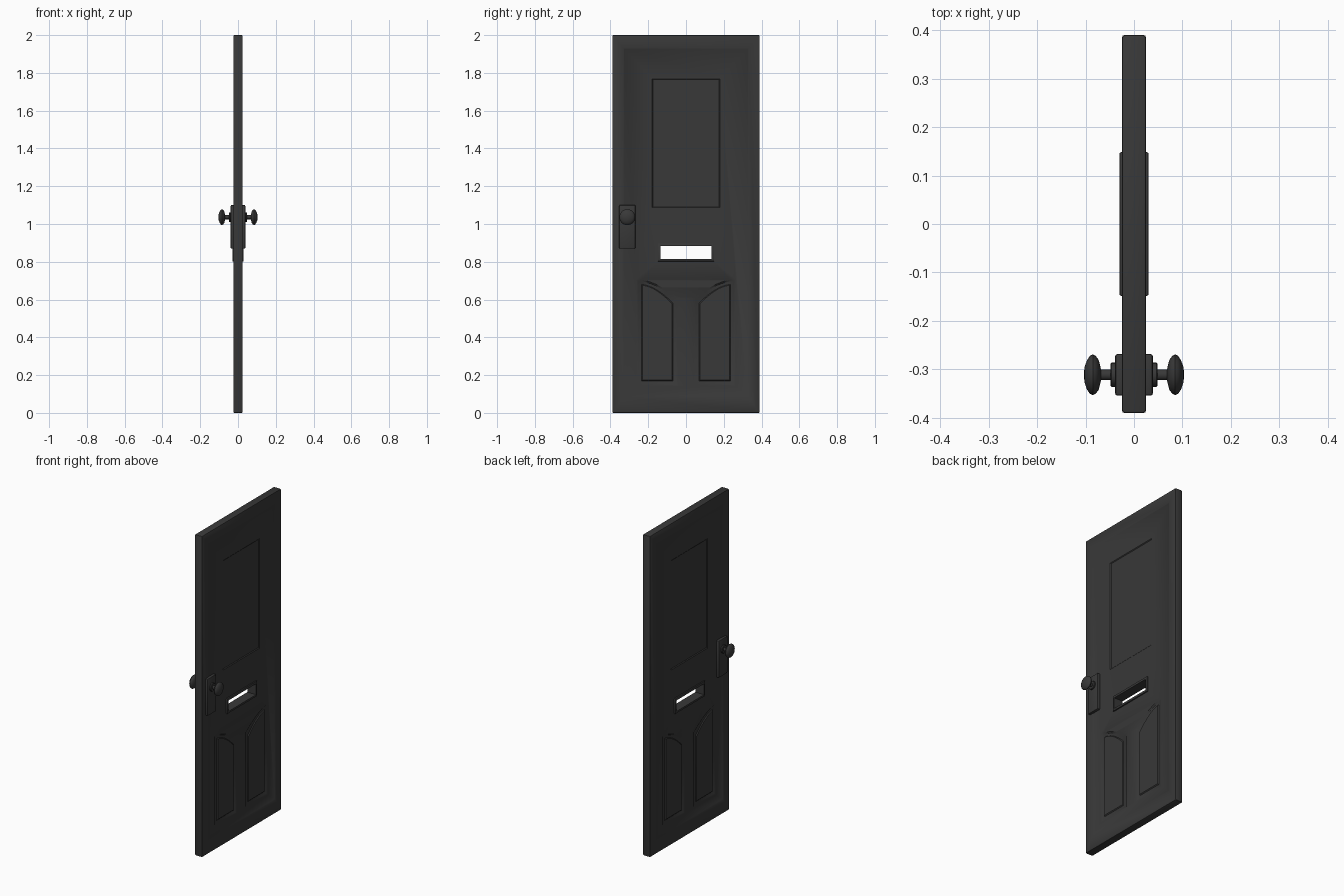
import bpy, bmesh, math
from mathutils import Matrix

if "Cube" in bpy.data.objects:
    bpy.data.objects.remove(bpy.data.objects["Cube"])


def finish(bm, name, hidden=False):
    bmesh.ops.recalc_face_normals(bm, faces=bm.faces)
    me = bpy.data.meshes.new(name)
    bm.to_mesh(me)
    bm.free()
    ob = bpy.data.objects.new(name, me)
    bpy.context.collection.objects.link(ob)
    ob.hide_render = hidden
    return ob


def box(name, x, y, z, bevel=0.0, hidden=False):
    bm = bmesh.new()
    bmesh.ops.create_cube(bm, size=1)
    for v in bm.verts:
        v.co = [lo + (c + 0.5) * (hi - lo) for c, (lo, hi) in zip(v.co, (x, y, z))]
    if bevel:
        bmesh.ops.bevel(bm, geom=bm.edges[:], offset=bevel, segments=2,
                        profile=0.5, affect='EDGES')
    return finish(bm, name, hidden)


def frustum(name, outline, x0, x1, inset, hidden=False):
    """Prism along x whose outline shrinks by inset from x0 to x1."""
    ys, zs = [p[0] for p in outline], [p[1] for p in outline]
    cy, cz = (min(ys) + max(ys)) / 2, (min(zs) + max(zs)) / 2
    fy = 1 - 2 * inset / (max(ys) - min(ys))
    fz = 1 - 2 * inset / (max(zs) - min(zs))
    bm = bmesh.new()
    a = [bm.verts.new((x0, y, z)) for y, z in outline]
    b = [bm.verts.new((x1, cy + (y - cy) * fy, cz + (z - cz) * fz)) for y, z in outline]
    bm.faces.new(a)
    bm.faces.new(b)
    n = len(a)
    for i in range(n):
        j = (i + 1) % n
        bm.faces.new((a[i], a[j], b[j], b[i]))
    return finish(bm, name, hidden)


def cut(ob, cutter):
    m = ob.modifiers.new("cut", 'BOOLEAN')
    m.operation = 'DIFFERENCE'
    m.solver = 'EXACT'
    m.object = cutter
    bpy.context.view_layer.objects.active = ob
    bpy.ops.object.modifier_apply(modifier=m.name)
    bpy.data.objects.remove(cutter)


def smooth(ob, angle=35):
    bpy.ops.object.select_all(action='DESELECT')
    ob.select_set(True)
    bpy.context.view_layer.objects.active = ob
    bpy.ops.object.shade_smooth_by_angle(angle=math.radians(angle))


def rect(y0, y1, z0, z1):
    return [(y0, z0), (y1, z0), (y1, z1), (y0, z1)]


def arched(side, inset=0.0):
    """Lower panel: tall on the outer side, curving down to the middle."""
    yi, yo = 0.04 + inset, 0.265 - inset
    pts = [(yo, 0.14 + inset), (yi, 0.14 + inset)]
    for i in range(9):
        t = i / 8
        pts.append((yi + (yo - yi) * t, 0.61 - inset + 0.1 * (1 - (1 - t) ** 1.7)))
    return [(side * y, z) for y, z in pts]


# Door slab
door = box("door_slab", (-0.025, 0.025), (-0.39, 0.39), (0, 2), 0.006)

# Recessed panels on both faces
for s in (1, -1):
    cut(door, frustum("field_cutter", rect(-0.332, 0.332, 0.083, 1.932),
                      s * 0.026, s * 0.0225, 0.005, True))
    cut(door, frustum("upper_cutter", rect(-0.18, 0.18, 1.085, 1.77),
                      s * 0.0235, s * 0.0185, 0.006, True))
    for side in (1, -1):
        cut(door, frustum("lower_cutter", arched(side), s * 0.0235, s * 0.0165, 0.012, True))

# Letter slot through the slab
cut(door, box("slot_cutter", (-0.1, 0.1), (-0.142, 0.142), (0.807, 0.893), 0, True))
smooth(door)

# Letter slot frame
frame = box("letter_slot_frame", (-0.03, 0.03), (-0.148, 0.148), (0.802, 0.898), 0.003)
cut(frame, box("slot_opening", (-0.1, 0.1), (-0.135, 0.135), (0.815, 0.883), 0, True))
smooth(frame)

# Knob profile: distance from the door centre, radius
profile = [(0.036, 0), (0.036, 0.025), (0.046, 0.025), (0.048, 0.023), (0.048, 0.011),
           (0.068, 0.011), (0.070, 0.020), (0.073, 0.031), (0.079, 0.039), (0.085, 0.042),
           (0.091, 0.039), (0.097, 0.030), (0.102, 0.016), (0.1035, 0)]

for s, label in ((1, "right"), (-1, "left")):
    # Raised centres of the lower panels
    for side in (1, -1):
        p = frustum(f"lower_panel_{label}", arched(side, 0.027), s * 0.014, s * 0.0215, 0.008)
        smooth(p)
    # Lock plate
    plate = box(f"lock_plate_{label}", sorted((s * 0.015, s * 0.039)),
                (-0.354, -0.268), (0.87, 1.10), 0.005)
    smooth(plate)
    # Door knob
    bm = bmesh.new()
    vs = [bm.verts.new((s * x, r, 0)) for x, r in profile]
    es = [bm.edges.new(e) for e in zip(vs, vs[1:])]
    bmesh.ops.spin(bm, geom=vs + es, cent=(0, 0, 0), axis=(1, 0, 0),
                   angle=math.tau, steps=24, use_duplicate=False)
    bmesh.ops.remove_doubles(bm, verts=bm.verts, dist=1e-5)
    bmesh.ops.transform(bm, matrix=Matrix.Translation((0, -0.311, 1.036)), verts=bm.verts)
    smooth(finish(bm, f"door_knob_{label}"), 40)

# Dark painted finish
mat = bpy.data.materials.new("dark_paint")
mat.diffuse_color = (0.04, 0.04, 0.04, 1)
mat.use_nodes = True
mat.node_tree.nodes["Principled BSDF"].inputs["Base Color"].default_value = mat.diffuse_color
for ob in bpy.context.scene.objects:
    ob.data.materials.clear()
    ob.data.materials.append(mat)
